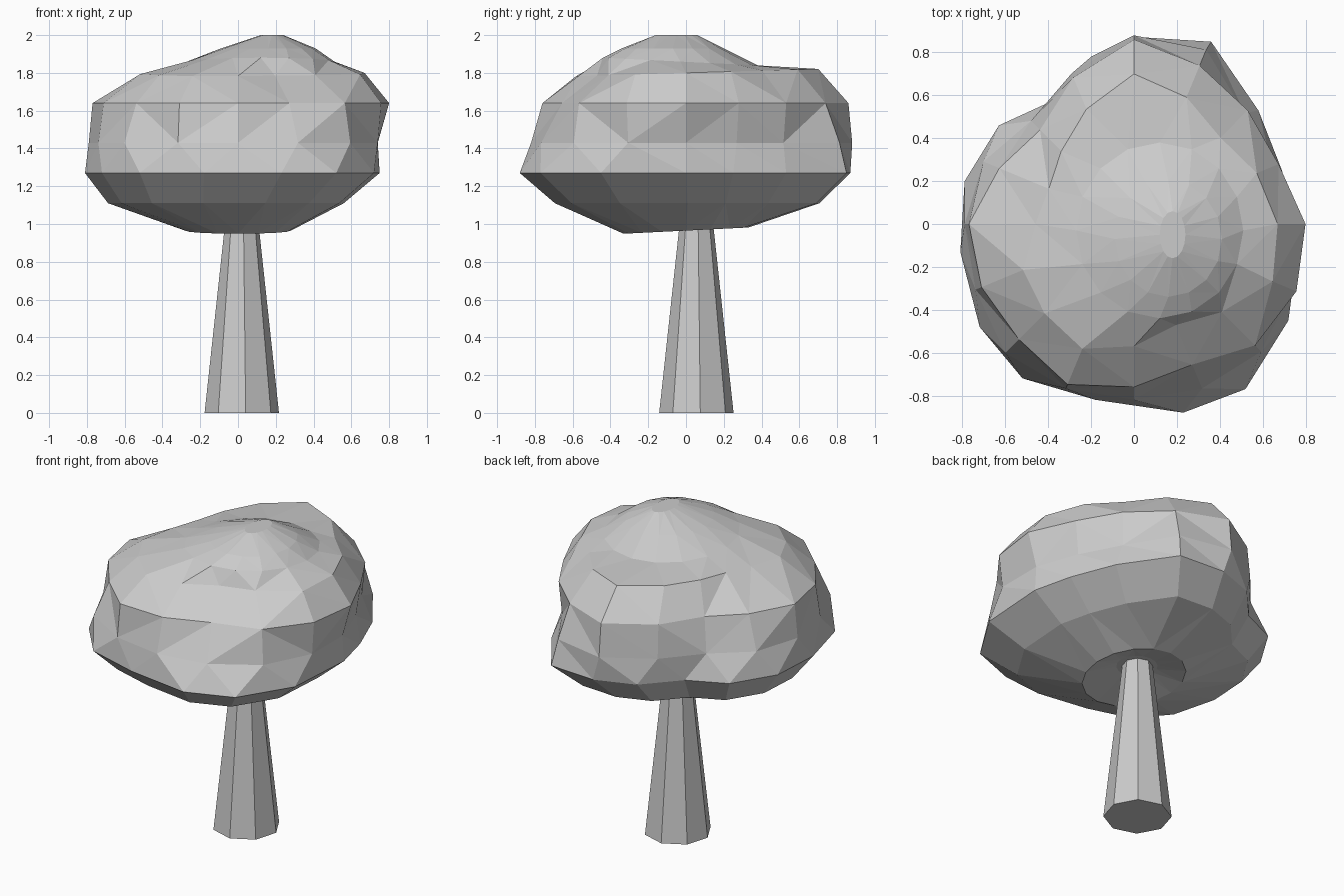
import bpy, bmesh
from math import sin, cos, tau, radians

cube = bpy.data.objects.get("Cube")
if cube:
    bpy.data.objects.remove(cube, do_unlink=True)


def make_material(name, colour):
    mat = bpy.data.materials.new(name)
    mat.use_nodes = True
    mat.diffuse_color = colour
    mat.node_tree.nodes["Principled BSDF"].inputs["Base Color"].default_value = colour
    return mat


def polar(radii, turn=0):
    """Outline from distances at equal angles, anticlockwise from +x."""
    step = tau / len(radii)
    return [(r * cos(i * step + turn), r * sin(i * step + turn))
            for i, r in enumerate(radii)]


def ring(outline, z, cx=0, cy=0, sx=1, sy=1, tilt=0):
    """Place an outline at a height; tilt raises it towards the back."""
    return [(cx + x * sx, cy + y * sy, z + tilt * y * sy) for x, y in outline]


def loft(name, rings, material):
    """Skin the loops from bottom to top, cap both ends and facet the skin."""
    bm = bmesh.new()
    loops = [[bm.verts.new(p) for p in points] for points in rings]
    n = len(loops[0])
    for low, high in zip(loops, loops[1:]):
        for i in range(n):
            j = (i + 1) % n
            bm.faces.new((low[i], low[j], high[j], high[i]))
    bm.faces.new(loops[0][::-1])
    bm.faces.new(loops[-1])
    quads = [f for f in bm.faces if len(f.verts) == 4]
    bmesh.ops.triangulate(bm, faces=quads, quad_method='SHORT_EDGE')
    bmesh.ops.recalc_face_normals(bm, faces=bm.faces)
    mesh = bpy.data.meshes.new(name)
    bm.to_mesh(mesh)
    bm.free()
    mesh.materials.append(material)
    obj = bpy.data.objects.new(name, mesh)
    bpy.context.collection.objects.link(obj)
    return obj


grey = make_material("plain grey", (0.6, 0.6, 0.6, 1))

# Canopy outlines
rim = [(.75, 0), (.69, .25), (.58, .53), (.36, .85), (.05, .87), (-.20, .78),
       (-.39, .57), (-.63, .46), (-.79, .2), (-.81, -.13), (-.72, -.48), (-.52, -.72),
       (-.18, -.82), (.23, -.88), (.52, -.77), (.72, -.45)]
waist = polar([.74, .70, .73, .88, .88, .76, .68, .76, .79, .80, .85, .83, .82, .83, .84, .80])
shoulder = polar([.80, .73, .75, .80, .86, .74, .62, .68, .77, .77, .76, .81, .76, .71, .80, .82])
brow = polar([.67, .62, .57, .64, .70, .58, .48, .43, .46, .56, .59, .63, .57, .51, .58, .70])
circle = polar([1] * len(rim))

# Canopy: dished underside, wide rim, lumpy shoulders and an off-centre crown
loft("canopy", [
    ring(circle, 1.01, .02, .05, .12, .12),
    ring(circle, .965, 0, 0, .28, .33, tilt=.05),
    ring(rim, 1.11, -.04, .01, .80, .80),
    ring(rim, 1.27),
    ring(waist, 1.43),
    ring(shoulder, 1.64),
    ring(brow, 1.80, tilt=.03),
    ring(circle, 1.86, .12, -.03, .39, .41, tilt=-.05),
    ring(circle, 1.93, .16, -.07, .25, .27),
    ring(circle, 2.0, .18, -.05, .06, .11),
], grey)

# Trunk: tapered eight-sided post running up into the canopy
post = polar([1] * 8, radians(6))
loft("trunk", [
    ring(post, 0, .02, .055, .198, .198),
    ring(post, 1.04, .02, .055, .085, .085),
], grey)
